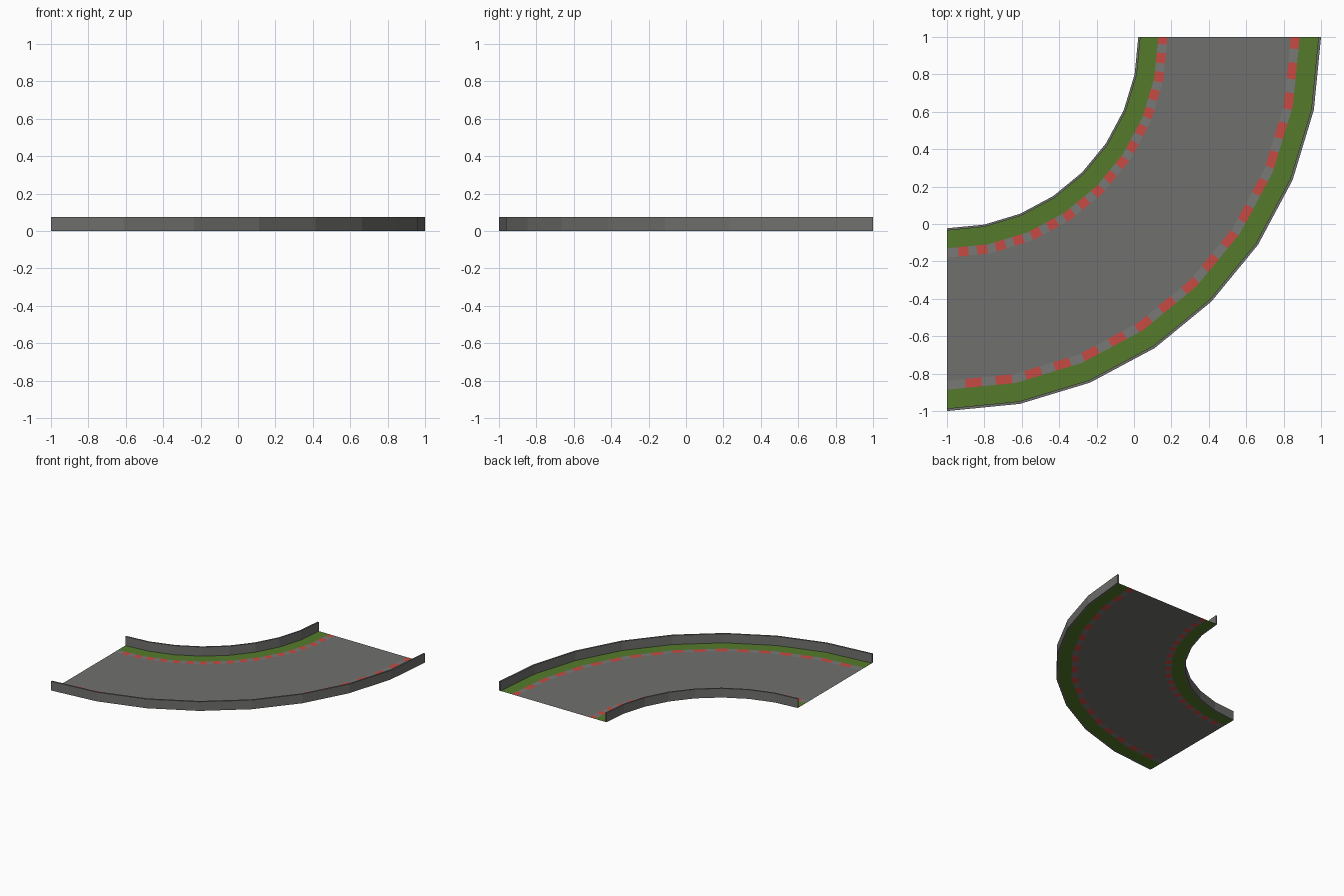
import bpy, bmesh, math

if "Cube" in bpy.data.objects:
    bpy.data.objects.remove(bpy.data.objects["Cube"])

SEGS = 8                      # straight facets per quarter turn
STEP = 90 / SEGS
CX, CY = -1.0, 1.0            # centre of the bend
HEIGHT = 0.075


def srgb(r, g, b):
    f = lambda c: c / 12.92 if c <= 0.04045 else ((c + 0.055) / 1.055) ** 2.4
    return (f(r / 255), f(g / 255), f(b / 255), 1)


def material(name, rgb):
    m = bpy.data.materials.new(name)
    m.diffuse_color = srgb(*rgb)
    m.use_nodes = True
    m.node_tree.nodes["Principled BSDF"].inputs["Base Color"].default_value = m.diffuse_color
    return m


ASPHALT = material("asphalt_grey", (112, 112, 110))
KERB = material("kerb_grey", (120, 120, 119))
RED = material("kerb_red", (198, 74, 68))
GREEN = material("grass_green", (85, 123, 43))
WALL = material("wall_grey", (112, 112, 110))


def point(r, deg, z=0.0):
    """Point on the faceted bend: deg runs from the +x end towards the -y end."""
    i = min(int(deg / STEP + 1e-6), SEGS - 1)
    t = deg / STEP - i
    a, b = math.radians(i * STEP), math.radians((i + 1) * STEP)
    return (CX + r * ((1 - t) * math.cos(a) + t * math.cos(b)),
            CY - r * ((1 - t) * math.sin(a) + t * math.sin(b)), z)


def finish(bm, name, mats):
    me = bpy.data.meshes.new(name)
    bm.to_mesh(me)
    bm.free()
    for m in mats:
        me.materials.append(m)
    ob = bpy.data.objects.new(name, me)
    bpy.context.collection.objects.link(ob)
    return ob


# Track surface: grass, kerb, asphalt, kerb, grass, with red kerb dashes
dashes = [(max(0, 0.6 + 5 * k - 1.35), 0.6 + 5 * k + 1.35) for k in range(18)]
cuts = sorted({round(a, 4) for d in dashes for a in d}
              | {round(i * STEP, 4) for i in range(SEGS + 1)})
radii = [1.035, 1.13, 1.18, 1.838, 1.886, 1.986]
bands = [0, 1, 2, 1, 0]       # 0 grass, 1 kerb, 2 asphalt
bm = bmesh.new()
grid = [[bm.verts.new(point(r, a)) for r in radii] for a in cuts]
for j in range(len(cuts) - 1):
    mid = (cuts[j] + cuts[j + 1]) / 2
    red = any(lo < mid < hi for lo, hi in dashes)
    for k, band in enumerate(bands):
        f = bm.faces.new((grid[j][k], grid[j + 1][k], grid[j + 1][k + 1], grid[j][k + 1]))
        f.normal_update()
        if f.normal.z < 0:
            f.normal_flip()
        f.material_index = 3 if band == 1 and red else band
finish(bm, "track_surface", [GREEN, KERB, ASPHALT, RED])


# Thin side walls following both edges
def wall(name, r0, r1):
    bm = bmesh.new()
    rings = [[bm.verts.new(point(r, i * STEP, z))
              for r, z in ((r0, 0), (r1, 0), (r1, HEIGHT), (r0, HEIGHT))]
             for i in range(SEGS + 1)]
    for a, b in zip(rings, rings[1:]):
        for k in range(4):
            n = (k + 1) % 4
            bm.faces.new((a[k], a[n], b[n], b[k]))
    bm.faces.new(rings[0])
    bm.faces.new(rings[-1])
    bmesh.ops.recalc_face_normals(bm, faces=bm.faces)
    finish(bm, name, [WALL])


wall("inner_wall", 1.023, 1.035)
wall("outer_wall", 1.986, 2.0)
